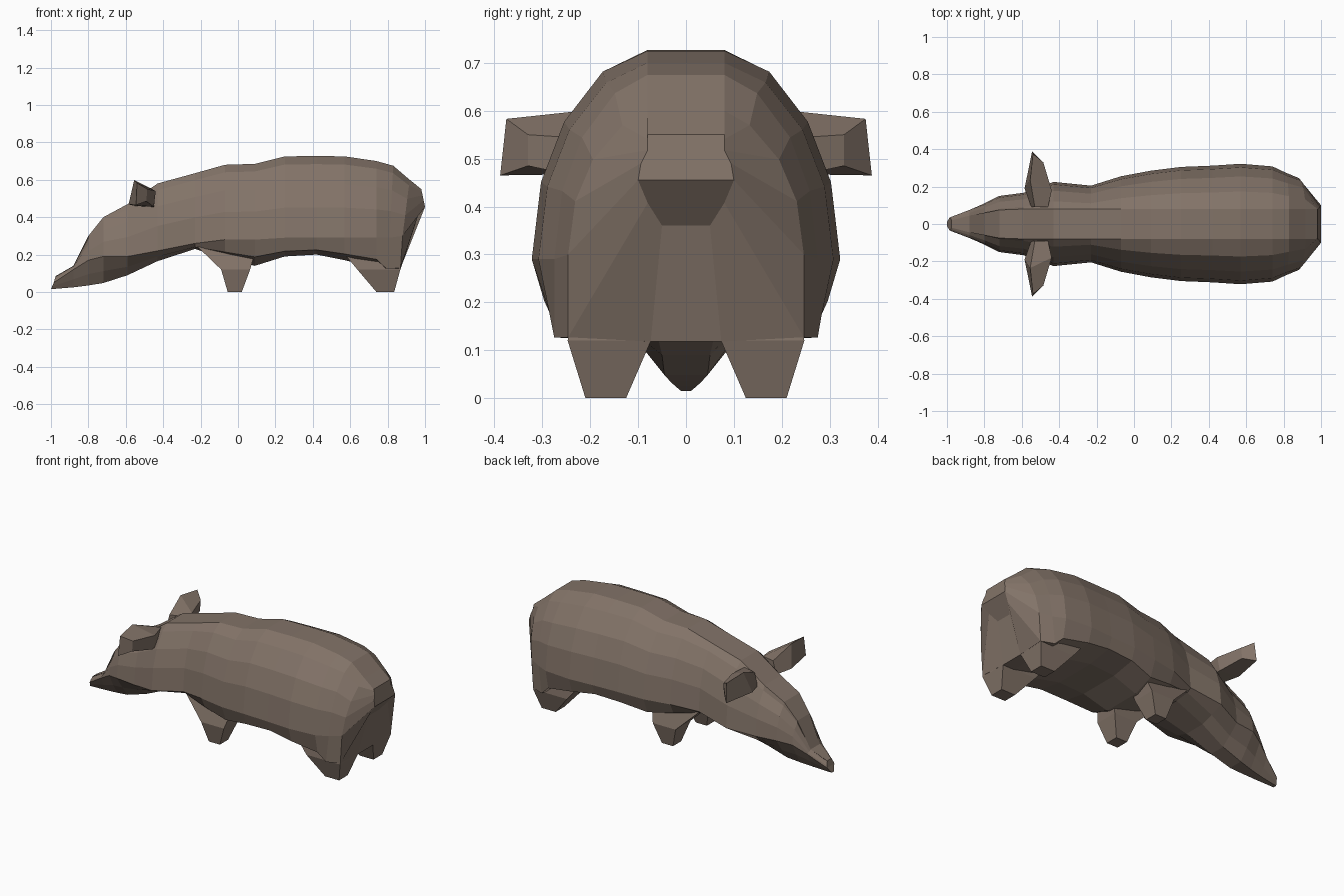
import bpy
import bmesh

hide = bpy.data.materials.new("brown hide")
hide.diffuse_color = (0.225, 0.172, 0.138, 1)


def loft(name, rings, ladder_caps=False):
    """Skin a list of closed rings; caps are one face or rungs across the ring."""
    bm = bmesh.new()
    vs = [[bm.verts.new(p) for p in ring] for ring in rings]
    n = len(vs[0])
    for a, b in zip(vs, vs[1:]):
        for i in range(n):
            j = (i + 1) % n
            bm.faces.new((a[i], a[j], b[j], b[i]))
    for ring in (vs[0], vs[-1]):
        if ladder_caps:
            for i in range(n // 2 - 1):
                bm.faces.new((ring[i], ring[i + 1], ring[n - 2 - i], ring[n - 1 - i]))
        else:
            bm.faces.new(ring)
    bmesh.ops.recalc_face_normals(bm, faces=bm.faces)
    mesh = bpy.data.meshes.new(name)
    bm.to_mesh(mesh)
    bm.free()
    mesh.materials.append(hide)
    obj = bpy.data.objects.new(name, mesh)
    bpy.context.collection.objects.link(obj)
    return obj


def pair(name, rings):
    """Build a part on the +y side and its twin on the -y side."""
    loft("left_" + name, [[(x, -y, z) for x, y, z in r] for r in rings])
    loft("right_" + name, rings)


# Half cross-section: (width share, height share above the widest line)
UPPER = [(1, 0), (0.94, 0.37), (0.79, 0.66), (0.54, 0.9)]


def lower_shape(x):
    """Underside: bottom width, lower side width and its drop, as shares."""
    if x < -0.4:
        return 0.3, 0.64, 0.55    # narrow jaw
    if x < 0.2:
        return 0.42, 0.87, 0.66   # chest
    if x < 0.8:
        return 0.42, 0.92, 0.72   # belly
    return 0.3, 1.0, 0.95         # flat-backed thighs


def section(x, top, mid, bot, half, flat, x_mid=None, x_bot=None):
    """Barrel-shaped ring; x may differ at its top, widest line and bottom."""
    x_mid = x if x_mid is None else x_mid
    x_bot = x if x_bot is None else x_bot
    keel, low_w, low_h = lower_shape(x)
    if x > 0.95:
        keel, low_w, low_h = 0.5, 0.8, 0.5   # tail root
    side = [(x_bot, keel * half, bot),
            (x_mid + (x_bot - x_mid) * low_h, low_w * half, mid + (bot - mid) * low_h)]
    for w, h in UPPER:
        w = max(w, flat / half) if x > 0.95 else w
        side.append((x_mid + (x - x_mid) * h, w * half, mid + (top - mid) * h))
    side.append((x, flat, top))
    return side + [(px, -py, pz) for px, py, pz in reversed(side)]


# Body and head in one skin, from snout tip to rump
STATIONS = [
    (-0.975, 0.085, 0.05, 0.015, 0.035, 0.02, -0.985, -1.0),
    (-0.88, 0.14, 0.12, 0.025, 0.075, 0.045),
    (-0.80, 0.30, 0.17, 0.035, 0.11, 0.06),
    (-0.72, 0.40, 0.19, 0.048, 0.15, 0.075),
    (-0.59, 0.47, 0.19, 0.09, 0.167, 0.08),
    (-0.43, 0.58, 0.22, 0.165, 0.225, 0.08),
    (-0.23, 0.635, 0.26, 0.23, 0.205, 0.08),
    (-0.07, 0.68, 0.28, 0.18, 0.255, 0.08),
    (0.09, 0.685, 0.28, 0.14, 0.285, 0.08),
    (0.25, 0.725, 0.29, 0.19, 0.305, 0.08),
    (0.42, 0.727, 0.29, 0.20, 0.312, 0.08),
    (0.57, 0.725, 0.29, 0.17, 0.322, 0.08),
    (0.74, 0.70, 0.29, 0.13, 0.308, 0.08),
    (0.83, 0.675, 0.29, 0.118, 0.275, 0.08, 0.81, 0.79),
    (0.918, 0.60, 0.30, 0.118, 0.246, 0.08, 0.88, 0.868),
    (0.98, 0.55, 0.455, 0.36, 0.10, 0.08, 1.0, 0.925),
]
loft("body", [section(*s) for s in STATIONS], ladder_caps=True)


# Short tapered legs
def leg(name, levels):
    pair(name, [[(x0, y0, z), (x1, y0, z), (x1, y1, z), (x0, y1, z)]
                for z, x0, x1, y0, y1 in levels])


leg("front_leg", [(0, -0.055, 0.02, 0.125, 0.205),
                  (0.12, -0.09, 0.065, 0.085, 0.23),
                  (0.245, -0.22, 0.10, 0.07, 0.19)])
leg("rear_leg", [(0, 0.74, 0.835, 0.125, 0.21),
                 (0.12, 0.638, 0.868, 0.073, 0.247),
                 (0.19, 0.58, 0.86, 0.08, 0.24)])

# Flared ears, each a root ring, a wide bend and a square tip
pair("ear", [
    [(-0.55, 0.09, 0.46), (-0.46, 0.09, 0.46), (-0.46, 0.09, 0.55), (-0.53, 0.09, 0.54)],
    [(-0.585, 0.19, 0.468), (-0.45, 0.19, 0.455), (-0.44, 0.18, 0.54), (-0.555, 0.235, 0.598)],
    [(-0.545, 0.388, 0.465), (-0.49, 0.33, 0.485), (-0.485, 0.33, 0.55), (-0.54, 0.375, 0.583)],
])
